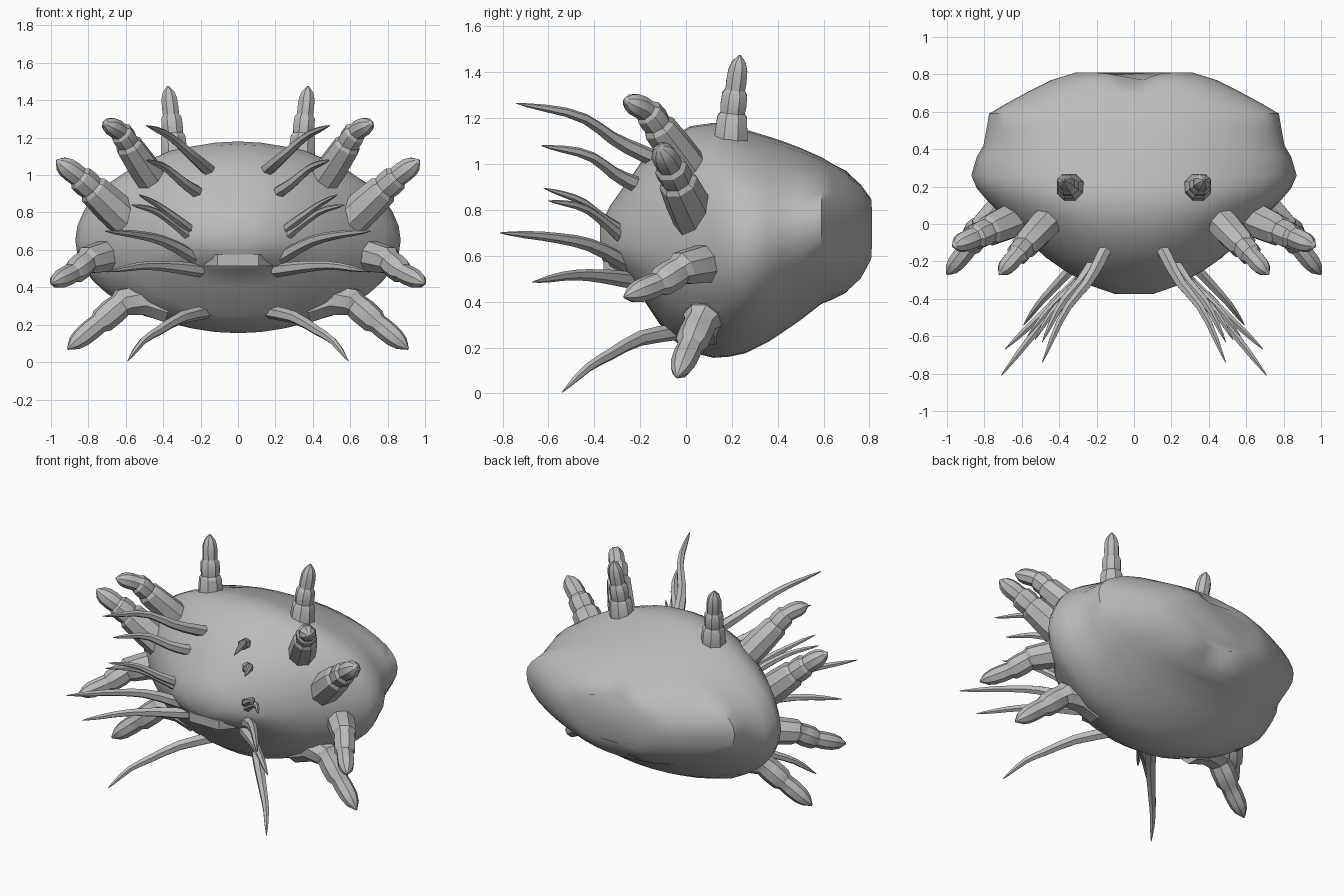
import bpy, bmesh, math
from mathutils import Vector, noise

if "Cube" in bpy.data.objects:
    bpy.data.objects.remove(bpy.data.objects["Cube"])

grey = bpy.data.materials.new("plain grey")
grey.diffuse_color = (0.5, 0.5, 0.5, 1)
grey.use_nodes = True
grey.node_tree.nodes["Principled BSDF"].inputs["Base Color"].default_value = grey.diffuse_color


def loft(name, rings, angle):
    """Skin a list of equal point rings and cap both ends."""
    bm = bmesh.new()
    vs = [[bm.verts.new(p) for p in r] for r in rings]
    n = len(vs[0])
    for a, b in zip(vs, vs[1:]):
        for i in range(n):
            bm.faces.new((a[i], a[(i + 1) % n], b[(i + 1) % n], b[i]))
    bm.faces.new(vs[0])
    bm.faces.new(vs[-1])
    bmesh.ops.recalc_face_normals(bm, faces=bm.faces)
    me = bpy.data.meshes.new(name)
    bm.to_mesh(me)
    bm.free()
    ob = bpy.data.objects.new(name, me)
    bpy.context.collection.objects.link(ob)
    me.materials.append(grey)
    bpy.ops.object.select_all(action='DESELECT')
    ob.select_set(True)
    bpy.context.view_layer.objects.active = ob
    bpy.ops.object.shade_smooth_by_angle(angle=math.radians(angle))
    return ob


def spline(pts, t):
    """Smooth path through the points, t from 0 to 1."""
    p = [Vector(q) for q in pts]
    p = [2 * p[0] - p[1]] + p + [2 * p[-1] - p[-2]]
    s = t * (len(p) - 3)
    i = min(int(s), len(p) - 4)
    u = s - i
    a, b, c, d = p[i:i + 4]
    return 0.5 * (2 * b + (c - a) * u + (2 * a - 5 * b + 4 * c - d) * u * u
                  + (3 * b - a - 3 * c + d) * u ** 3)


def tube(name, pts, profile, sides, scale=1.0):
    """Sweep a radius profile along a path, on both sides of the body."""
    for label, sx in (("right", 1), ("left", -1)):
        rings = []
        for t, r in profile:
            c = spline(pts, t)
            d = (spline(pts, min(t + .02, 1)) - spline(pts, max(t - .02, 0))).normalized()
            ref = Vector((0, 1, 0)) if abs(d.z) > 0.8 else Vector((0, 0, 1))
            u = d.cross(ref).normalized()
            v = d.cross(u)
            ring = []
            for k in range(sides):
                a = 2 * math.pi * (k + .5) / sides
                q = c + (u * math.cos(a) + v * math.sin(a)) * r * scale
                ring.append((q.x * sx, q.y, q.z))
            rings.append(ring)
        loft(f"{name}_{label}", rings, 30)


# Body: lumpy shell of cross sections (y, half width, widest height, bottom, top)
sections = [(-.375, .10, .66, .60, .73), (-.33, .23, .66, .53, .82), (-.25, .37, .65, .48, .93),
            (-.18, .47, .64, .40, 1.03), (-.08, .58, .64, .25, 1.11), (.02, .68, .64, .18, 1.165),
            (.12, .78, .65, .155, 1.18), (.19, .84, .65, .16, 1.17), (.26, .87, .65, .175, 1.15),
            (.36, .84, .66, .225, 1.12), (.42, .805, .69, .265, 1.10), (.5, .79, .72, .32, 1.07),
            (.59, .775, .75, .39, 1.03), (.64, .69, .75, .41, 1.0), (.7, .58, .74, .44, .97),
            (.77, .44, .73, .49, .92), (.81, .31, .73, .56, .87)]
rings = []
for y, hw, mid, lo, hi in sections:
    ring = []
    for k in range(40):
        a = 2 * math.pi * k / 40
        c, s = math.cos(a), math.sin(a)
        x = hw * c
        z = s * ((hi - mid) if s > 0 else (mid - lo))
        n = noise.noise(Vector((abs(x) * 5, y * 5, z * 5)))
        lump = 1 + .03 * n * (1 - c ** 8) * (1 - s ** 8)
        # shallow notch down the middle of the back
        dent = .05 * math.exp(-(x / .1) ** 2) if y > .75 else 0
        ring.append((x * lump, y - dent, mid + z * lump))
    rings.append(ring)
loft("body", rings, 40)

# Stepped thick limbs, ending in blunt points
limb = [(0, 1.0), (.2, .98), (.42, .88), (.46, .72), (.53, .77), (.64, .74),
        (.68, .58), (.76, .6), (.86, .56), (.93, .42), (1, .06)]
tube("top_horn", [(.335, .19, 1.03), (.35, .205, 1.24), (.375, .235, 1.475)], limb, 8, .08)
tube("upper_limb", [(.42, .06, .92), (.56, -.09, 1.12), (.63, -.17, 1.23), (.72, -.27, 1.28)], limb, 8, .086)
tube("shoulder_limb", [(.58, .05, .74), (.74, -.02, .89), (.85, -.07, .99), (.97, -.12, 1.08)], limb, 8, .098)
tube("side_limb", [(.63, .15, .56), (.77, .02, .56), (.88, -.12, .48), (1.0, -.27, .42)], limb, 8, .09)
tube("lower_limb", [(.37, .09, .30), (.56, .08, .34), (.74, .02, .21), (.91, -.04, .07)], limb, 8, .096)

# Thin wavy tendrils around the face
thin = [(0, .036), (.12, .036), (.25, .033), (.38, .029), (.5, .026),
        (.62, .023), (.74, .020), (.85, .016), (.94, .009), (1, .002)]
tendrils = [
    [(.15, -.13, 1.02), (.24, -.30, 1.10), (.37, -.47, 1.21), (.49, -.74, 1.265)],
    [(.19, -.17, .89), (.28, -.30, .95), (.39, -.43, 1.04), (.49, -.63, 1.08)],
    [(.22, -.24, .68), (.32, -.36, .76), (.43, -.46, .84), (.53, -.62, .895)],
    [(.22, -.24, .64), (.33, -.34, .73), (.45, -.45, .81), (.57, -.60, .84)],
    [(.20, -.22, .54), (.38, -.40, .64), (.53, -.58, .68), (.71, -.81, .70)],
    [(.20, -.22, .49), (.36, -.36, .51), (.51, -.50, .515), (.69, -.67, .485)],
    [(.16, -.03, .27), (.30, -.20, .24), (.42, -.33, .17), (.51, -.43, .11), (.59, -.54, .005)]]
for i, pts in enumerate(tendrils):
    tube(f"tendril_{i + 1}", pts, thin, 6, .8 if i in (2, 3) else 1.0)

# Small flat lip at the front
loft("lip", [[(-w, y, .515), (w, y, .515), (w, y, .575), (-w, y, .575)]
             for y, w in ((-.36, .11), (-.2, .24))], 30)
